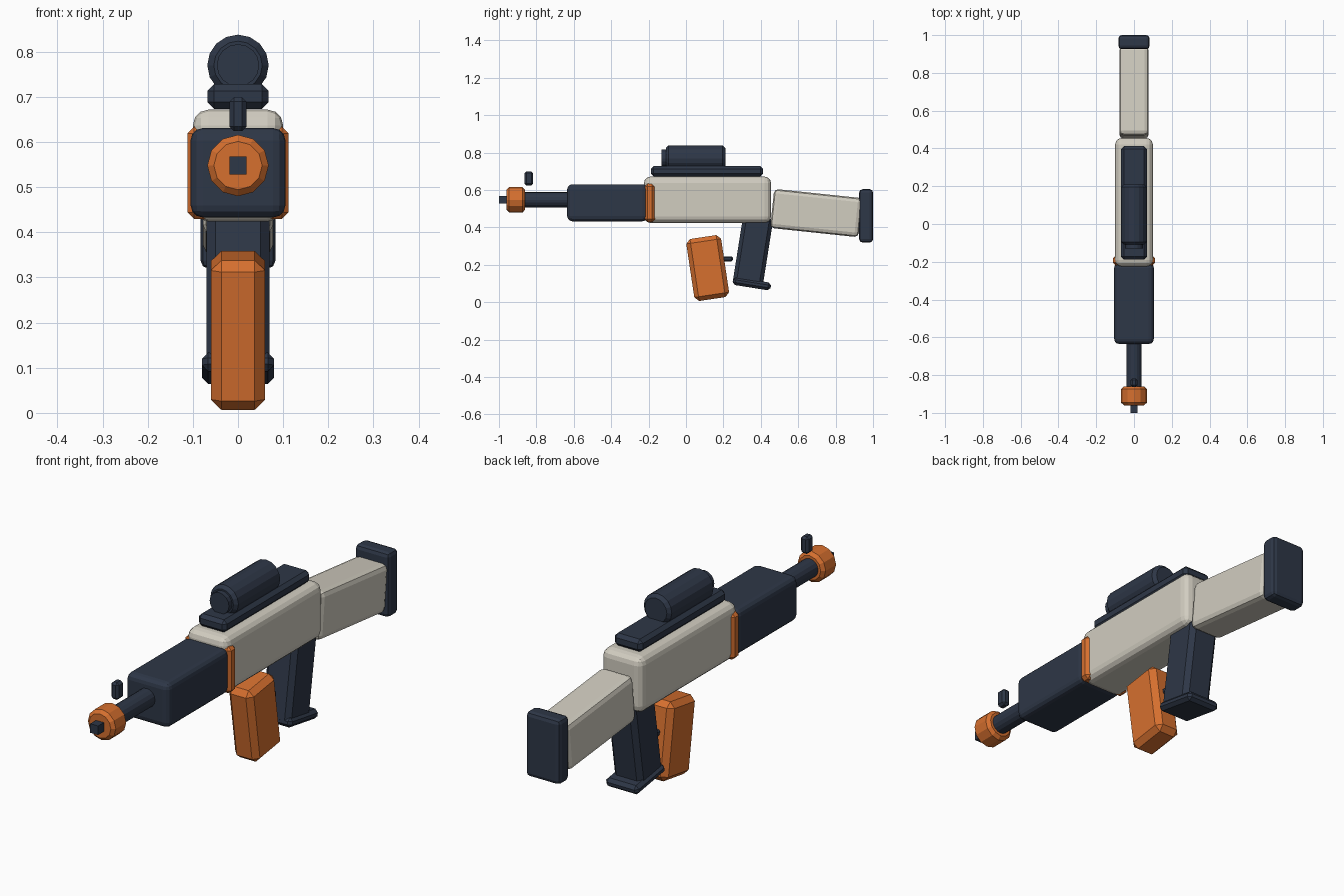
import bpy
import math
from mathutils import Matrix

if "Cube" in bpy.data.objects:
    bpy.data.objects.remove(bpy.data.objects["Cube"])


def material(name, rgb):
    m = bpy.data.materials.new(name)
    m.diffuse_color = (*rgb, 1)
    m.use_nodes = True
    m.node_tree.nodes["Principled BSDF"].inputs["Base Color"].default_value = m.diffuse_color
    return m


NAVY = material("dark navy", (0.027, 0.038, 0.063))
ORANGE = material("orange", (0.67, 0.16, 0.028))
CREAM = material("warm light grey", (0.64, 0.61, 0.53))


def finish(ob, name, mat, bevel, segments):
    ob.name = name
    ob.data.materials.append(mat)
    if bevel:
        b = ob.modifiers.new("edge", 'BEVEL')
        b.width = bevel
        b.segments = segments
        b.limit_method = 'ANGLE'
        b.angle_limit = math.radians(40)
    return ob


def box(name, centre, size, mat, bevel=0.0, segments=1, tilt=0):
    """Bevelled box, tilted about x in degrees."""
    bpy.ops.mesh.primitive_cube_add(size=1)
    ob = bpy.context.object
    ob.data.transform(Matrix.Diagonal((*size, 1)))
    ob.location = centre
    ob.rotation_euler.x = math.radians(tilt)
    return finish(ob, name, mat, bevel, segments)


def tube(name, y0, y1, z, radius, mat, sides, bevel=0.0):
    """Cylinder lying along y."""
    bpy.ops.mesh.primitive_cylinder_add(vertices=sides, radius=radius, depth=y1 - y0)
    ob = bpy.context.object
    ob.data.transform(Matrix.Rotation(math.pi / 2, 4, 'X'))
    ob.location = (0, (y0 + y1) / 2, z)
    return finish(ob, name, mat, bevel, 1)


# main body
box("receiver", (0, 0.115, 0.548), (0.2, 0.68, 0.248), CREAM, 0.035, 3)
box("handguard", (0, -0.42, 0.532), (0.21, 0.43, 0.198), NAVY, 0.027, 3)
box("collar_band", (0, -0.193, 0.532), (0.224, 0.054, 0.205), ORANGE, 0.015)

# barrel and muzzle
tube("barrel", -0.88, -0.6, 0.548, 0.041, NAVY, 16)
tube("muzzle_ring", -0.96, -0.86, 0.548, 0.068, ORANGE, 12, 0.014)
box("muzzle_tip", (0, -0.97, 0.548), (0.038, 0.06, 0.04), NAVY)
box("front_sight", (0, -0.84, 0.662), (0.037, 0.046, 0.076), NAVY, 0.01)

# rail and scope
box("top_rail", (0, 0.112, 0.701), (0.136, 0.6, 0.055), NAVY, 0.015)
tube("scope_body", -0.108, 0.21, 0.77, 0.068, NAVY, 16, 0.014)
tube("scope_lens", -0.13, -0.09, 0.77, 0.047, NAVY, 16)

# shoulder stock
box("stock", (0, 0.697, 0.477), (0.156, 0.475, 0.21), CREAM, 0.023, 2, -6)
box("butt_pad", (0, 0.963, 0.462), (0.166, 0.074, 0.285), NAVY, 0.018, 2)

# grip
box("grip", (0, 0.358, 0.275), (0.14, 0.162, 0.38), NAVY, 0.02, 1, -9)
box("grip_base", (0, 0.352, 0.099), (0.16, 0.205, 0.042), NAVY, 0.014, 1, -9)

# magazine and trigger
box("magazine", (0, 0.116, 0.183), (0.12, 0.188, 0.335), ORANGE, 0.023, 1, 8.5)
box("trigger", (0, 0.215, 0.232), (0.03, 0.07, 0.026), NAVY, 0.006)
